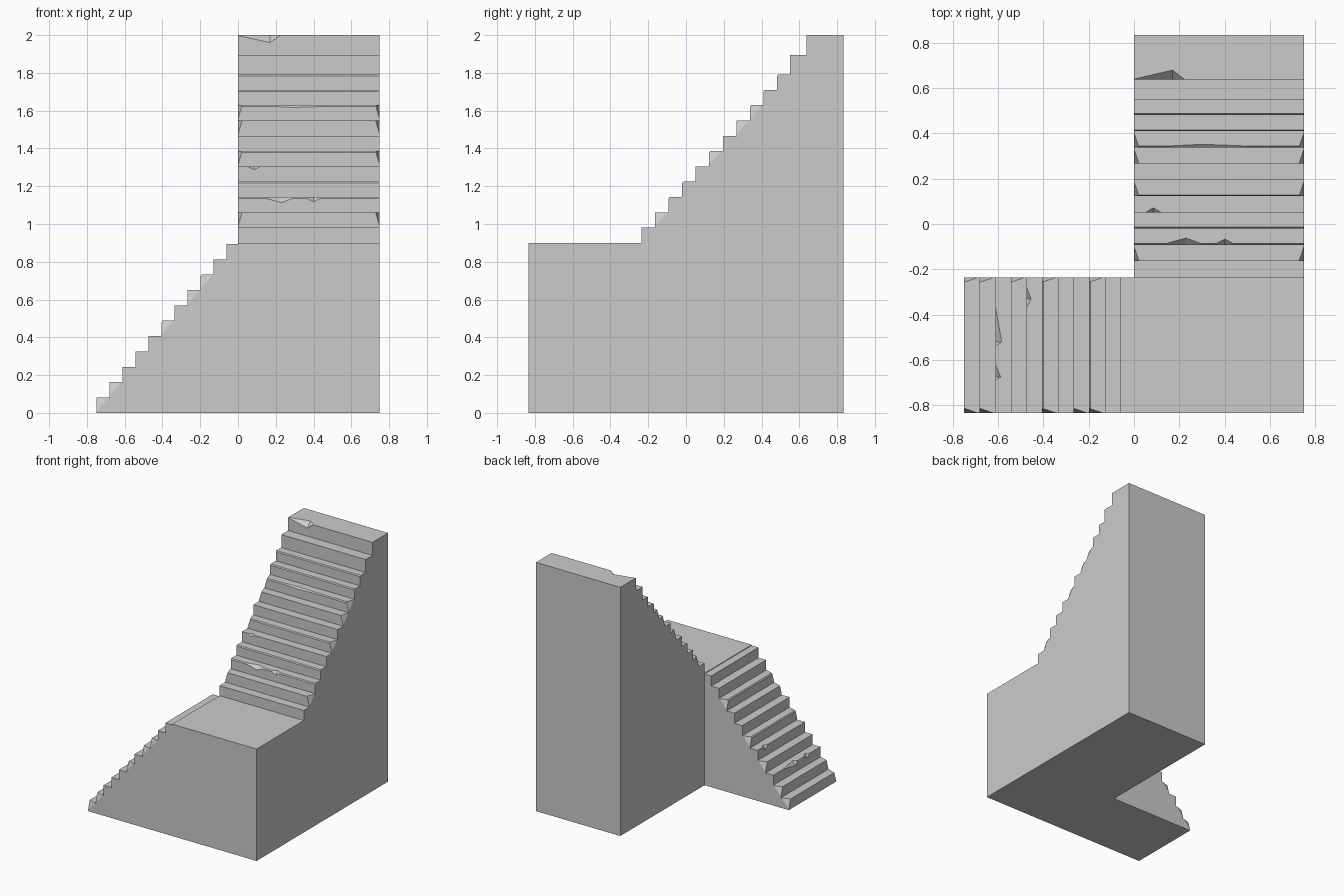
import bpy
import bmesh
from mathutils import Vector

cube = bpy.data.objects.get("Cube")
if cube:
    bpy.data.objects.remove(cube, do_unlink=True)

stone = bpy.data.materials.new("grey_stone")
stone.use_nodes = True
GREY = (0.6, 0.6, 0.6, 1)
stone.diffuse_color = GREY
stone.node_tree.nodes["Principled BSDF"].inputs["Base Color"].default_value = GREY

FRONT, LANDING_BACK, BACK = -0.835, -0.235, 0.835
LEFT, RIGHT = 0.75, -0.75
LANDING_Z = 0.9


def make_object(name, bm):
    bmesh.ops.recalc_face_normals(bm, faces=bm.faces)
    mesh = bpy.data.meshes.new(name)
    bm.to_mesh(mesh)
    bm.free()
    mesh.materials.append(stone)
    obj = bpy.data.objects.new(name, mesh)
    bpy.context.collection.objects.link(obj)
    return obj


def extruded(name, points, offset):
    bm = bmesh.new()
    face = bm.faces.new([bm.verts.new(p) for p in points])
    moved = bmesh.ops.extrude_face_region(bm, geom=[face])["geom"]
    bmesh.ops.translate(bm, vec=offset, verts=[v for v in moved if isinstance(v, bmesh.types.BMVert)])
    return make_object(name, bm)


def stair_profile(noses, start_z, worn):
    """Riser and tread outline; worn noses get a tiny chamfer."""
    out, z = [], start_z
    for i, (d, top) in enumerate(noses):
        out.append((d, z))
        if i in worn:
            out += [(d, top - 0.008), (d + 0.006, top)]
        else:
            out.append((d, top))
        z = top
    return out


cutter_bm = bmesh.new()


def add_tetra(points):
    vs = [cutter_bm.verts.new(p) for p in points]
    for skip in range(4):
        cutter_bm.faces.new([v for k, v in enumerate(vs) if k != skip])


def chip(place, nose, a, b, peak, back, down):
    """Shallow broken spot along a step nose."""
    d, z = nose
    p, q = place(peak, d + back, z), place(peak, d, z - down)
    mid = (p + q) / 2
    ends = [mid + (place(s, d, z) - mid) * 1.4 for s in (a, b)]
    add_tetra(ends + [p + (p - q) * 0.3, q + (q - p) * 0.3])


def corner_chip(place, nose, side, inward, width=0.022):
    """Slanted break at the outer end of a step nose."""
    d, z = nose
    tri = [place(side + inward * width, d, z), place(side, d + 0.064, z), place(side, d, z - 0.074)]
    centre = sum(tri, Vector()) / 3
    tri = [centre + (p - centre) * 1.05 for p in tri]
    add_tetra(tri + [place(side - inward * 0.03, d - 0.03, z + 0.03)])


def on_lower(s, d, z):
    return Vector((d, s, z))


def on_upper(s, d, z):
    return Vector((s, d, z))


# Step noses: distance along the flight and tread height
lower = [(RIGHT + 0.069 * i, 0.0813 * (i + 1)) for i in range(11)]
upper = [(LANDING_BACK + 0.0716 * i, LANDING_Z + 0.081 * (i + 1)) for i in range(11)]
upper += [(0.55, 1.895), (0.637, 2.0)]

# Lower flight rising towards the landing
path = stair_profile(lower, 0, {5, 8}) + [(0, lower[-1][1]), (0, 0)]
lower_flight = extruded("lower_flight", [on_lower(FRONT, d, z) for d, z in path],
                        (0, LANDING_BACK - FRONT, 0))

# Landing block and upper flight rising to the back
path = [(FRONT, 0), (FRONT, LANDING_Z)] + stair_profile(upper, LANDING_Z, {2, 3, 5, 8, 9, 10})
path += [(BACK, 2.0), (BACK, 0)]
staircase = extruded("staircase", [on_upper(0, d, z) for d, z in path], (LEFT, 0, 0))

# Chips in the step noses
for i, a, b, peak, back, down in [
    (2, 0.12, 0.31, 0.23, 0.03, 0.03), (2, 0.35, 0.45, 0.4, 0.025, 0.025),
    (4, 0.05, 0.12, 0.085, 0.02, 0.018), (8, 0.03, 0.67, 0.3, 0.014, 0.012),
    (12, -0.01, 0.225, 0.17, 0.042, 0.04),
]:
    chip(on_upper, upper[i], a, b, peak, back, down)
for i, a, b, peak, back in [
    (2, -0.36, -0.54, -0.52, 0.028), (2, -0.62, -0.69, -0.675, 0.024),
    (4, -0.28, -0.37, -0.33, 0.02),
]:
    chip(on_lower, lower[i], a, b, peak, back, 0.03)

# Broken step corners on both sides of each flight
for i in (1, 5, 7, 8):
    corner_chip(on_upper, upper[i], 0, 1)
for i in (1, 5, 7, 8):
    corner_chip(on_upper, upper[i], LEFT, -1)
for i in (0, 1, 5, 7, 8):
    corner_chip(on_lower, lower[i], FRONT, 1)
for i in (0, 1, 3, 5, 8):
    corner_chip(on_lower, lower[i], LANDING_BACK, -1)
chips = make_object("chip_cutter", cutter_bm)
chips.hide_render = True

# Fuse the flights, then carve the chips
for operation, other in (("UNION", lower_flight), ("DIFFERENCE", chips)):
    mod = staircase.modifiers.new(operation.title(), "BOOLEAN")
    mod.operation = operation
    mod.solver = "EXACT"
    mod.use_self = operation == "DIFFERENCE"
    mod.object = other
bpy.context.view_layer.update()
bpy.context.view_layer.objects.active = staircase
for mod in list(staircase.modifiers):
    bpy.ops.object.modifier_apply(modifier=mod.name)
for helper in (lower_flight, chips):
    bpy.data.objects.remove(helper, do_unlink=True)
